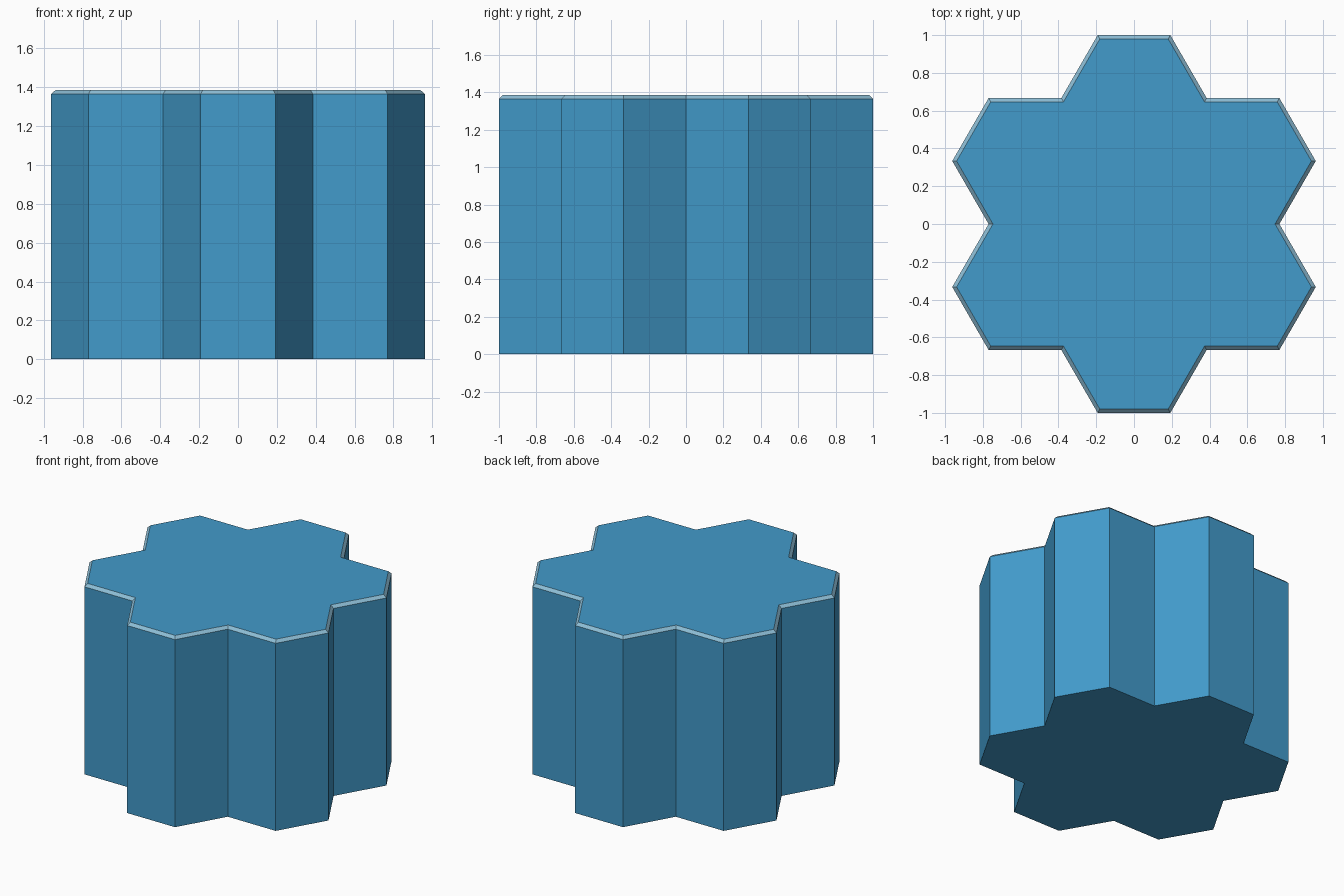
import bpy, bmesh, math
from mathutils import Vector

if "Cube" in bpy.data.objects:
    bpy.data.objects.remove(bpy.data.objects["Cube"])


def material(name, rgb):
    m = bpy.data.materials.new(name)
    lin = [(c / 255 / 12.92) if c < 10 else ((c / 255 + 0.055) / 1.055) ** 2.4 for c in rgb]
    m.diffuse_color = (*lin, 1)
    m.use_nodes = True
    m.node_tree.nodes["Principled BSDF"].inputs["Base Color"].default_value = m.diffuse_color
    return m


blue = material("blue", (66, 155, 203))
pale = material("pale blue edge", (141, 190, 214))

R = 2 / (3 * math.sqrt(3))     # side of one hexagon cell
H, LIP, INSET = 1.385, 0.02, 0.02

# Outline of six hexagons around a centre one
outline = []
for k in range(6):
    a = math.radians(30 + 60 * k)
    centre = Vector((math.cos(a), math.sin(a))) * R * math.sqrt(3)
    for d in (-60, 0, 60):
        # the three outer corners; the third is the notch shared with the next cell
        b = a + math.radians(d + 30 - 0)
        outline.append(centre + Vector((math.cos(b), math.sin(b))) * R)


def inset(points, amount):
    result = []
    n = len(points)
    for i, p in enumerate(points):
        d1 = (p - points[i - 1]).normalized()
        d2 = (points[(i + 1) % n] - p).normalized()
        n1, n2 = Vector((-d1.y, d1.x)), Vector((-d2.y, d2.x))
        result.append(p + (n1 + n2) * amount / (1 + n1.dot(n2)))
    return result


# Prism with a pale chamfer round the top
bm = bmesh.new()
levels = [(outline, 0), (outline, H - LIP), (inset(outline, INSET), H)]
rings = [[bm.verts.new((p.x, p.y, z)) for p in pts] for pts, z in levels]
bm.faces.new(rings[0][::-1])
bm.faces.new(rings[2])
n = len(outline)
for level in range(2):
    lo, hi = rings[level], rings[level + 1]
    for i in range(n):
        j = (i + 1) % n
        f = bm.faces.new((lo[i], lo[j], hi[j], hi[i]))
        f.material_index = level
mesh = bpy.data.meshes.new("hexagon_cluster_block")
bm.to_mesh(mesh)
bm.free()
mesh.materials.append(blue)
mesh.materials.append(pale)
obj = bpy.data.objects.new("hexagon_cluster_block", mesh)
bpy.context.collection.objects.link(obj)
